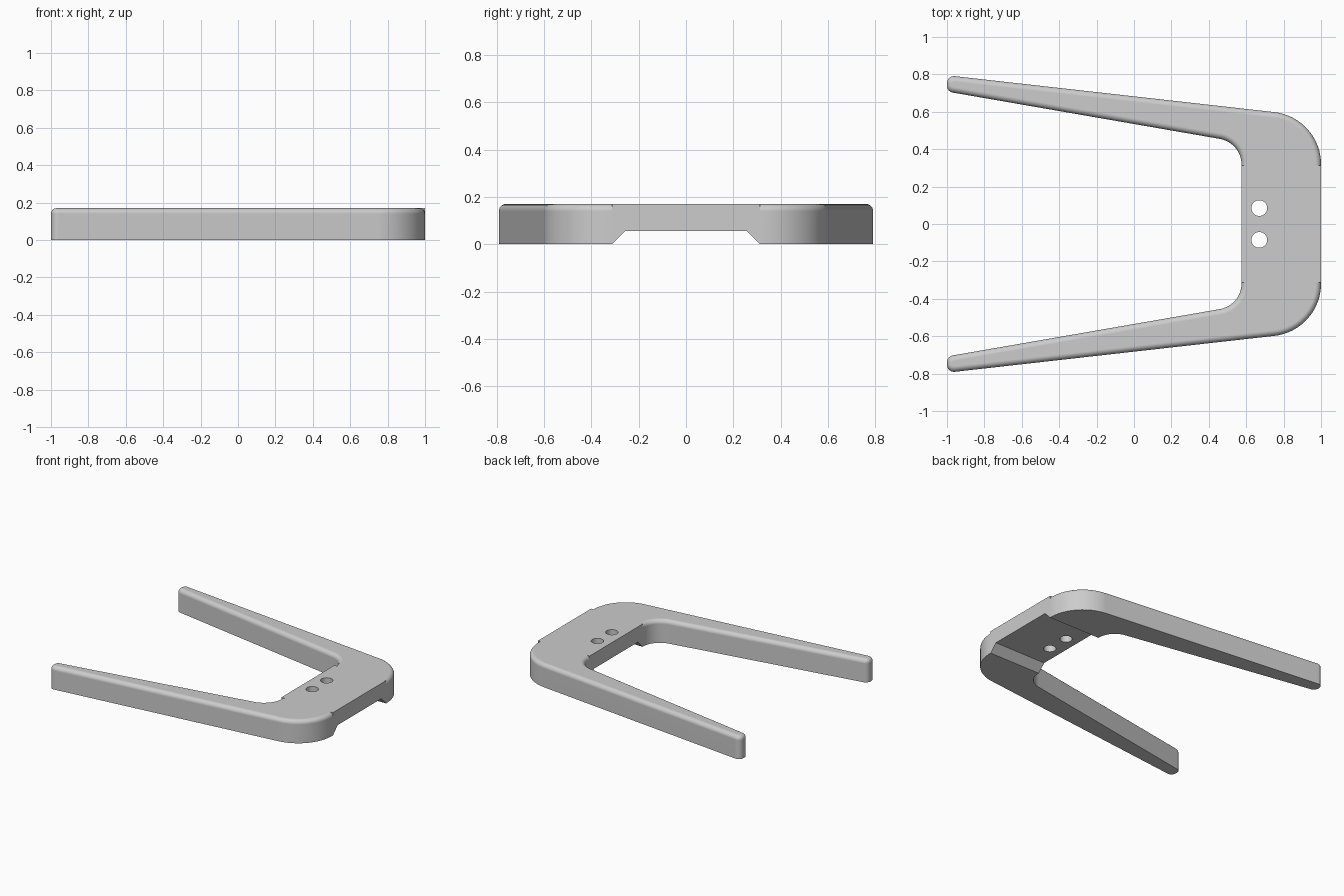
import bpy, bmesh, math
from mathutils import Vector

if "Cube" in bpy.data.objects:
    bpy.data.objects.remove(bpy.data.objects["Cube"], do_unlink=True)

HEIGHT = 0.17
SPLIT = 0.312      # where the arms meet the bridge
BACK, INNER = 1.0, 0.575
SHADE = (0.604, 0.604, 0.604, 1)

grey = bpy.data.materials.new("light grey")
grey.use_nodes = True
grey.diffuse_color = SHADE
grey.node_tree.nodes["Principled BSDF"].inputs["Base Color"].default_value = SHADE


def fillet(corners, steps=14):
    """Round each (x, y, radius) corner of a closed outline."""
    out = []
    for i, (x, y, r) in enumerate(corners):
        p = Vector((x, y))
        if r == 0:
            out.append(p)
            continue
        a = (Vector(corners[i - 1][:2]) - p).normalized()
        b = (Vector(corners[(i + 1) % len(corners)][:2]) - p).normalized()
        half = a.angle(b) / 2
        centre = p + (a + b).normalized() * r / math.sin(half)
        start = p + a * r / math.tan(half) - centre
        end = p + b * r / math.tan(half) - centre
        for k in range(steps + 1):
            t = k / steps
            out.append(centre + (start * (1 - t) + end * t).normalized() * r)
    return out


def make_object(name, bm):
    bmesh.ops.recalc_face_normals(bm, faces=bm.faces[:])
    mesh = bpy.data.meshes.new(name)
    bm.to_mesh(mesh)
    bm.free()
    mesh.materials.append(grey)
    obj = bpy.data.objects.new(name, mesh)
    bpy.context.collection.objects.link(obj)
    return obj


def prism(points, offset):
    bm = bmesh.new()
    face = bm.faces.new([bm.verts.new(p) for p in points])
    geom = bmesh.ops.extrude_face_region(bm, geom=[face])["geom"]
    moved = [g for g in geom if isinstance(g, bmesh.types.BMVert)]
    bmesh.ops.translate(bm, verts=moved, vec=offset)
    return bm


def combine(target, other, operation):
    mod = target.modifiers.new("combine", 'BOOLEAN')
    mod.operation, mod.solver, mod.object = operation, 'EXACT', other
    bpy.ops.object.select_all(action='DESELECT')
    bpy.context.view_layer.objects.active = target
    target.select_set(True)
    bpy.ops.object.modifier_apply(modifier=mod.name)
    bpy.data.objects.remove(other, do_unlink=True)


def arm(name, side):
    """Tapered arm with its rounded corner and softened top edge."""
    outline = fillet([(BACK, SPLIT, 0), (BACK, 0.57, 0.28), (-1, 0.795, 0.038),
                      (-1, 0.708, 0.038), (INNER, 0.435, 0.14), (INNER, SPLIT, 0)])
    bm = prism([(p.x, p.y * side, 0) for p in outline], (0, 0, HEIGHT))
    bmesh.ops.recalc_face_normals(bm, faces=bm.faces[:])
    rim = [e for e in bm.edges
           if all(v.co.z > HEIGHT - 0.001 for v in e.verts)
           and not all(abs(abs(v.co.y) - SPLIT) < 0.001 for v in e.verts)]
    bmesh.ops.bevel(bm, geom=rim, offset=0.03, segments=7, profile=0.5,
                    affect='EDGES', clamp_overlap=False)
    return make_object(name, bm)


# Bridge with a sloped channel underneath
profile = [(-SPLIT, 0), (-0.257, 0.056), (0.257, 0.056), (SPLIT, 0),
           (SPLIT, HEIGHT), (-SPLIT, HEIGHT)]
frame = make_object("fork_frame", prism([(INNER, y, z) for y, z in profile],
                                        (BACK - INNER, 0, 0)))

# Two through holes
for y in (-0.085, 0.085):
    bm = bmesh.new()
    bmesh.ops.create_cone(bm, cap_ends=True, segments=40, radius1=0.042,
                          radius2=0.042, depth=1)
    bmesh.ops.translate(bm, verts=bm.verts[:], vec=(0.67, y, 0))
    hole = make_object("hole_cutter", bm)
    hole.hide_render = True
    combine(frame, hole, 'DIFFERENCE')

# Both arms joined to the bridge
for name, side in (("left_arm", 1), ("right_arm", -1)):
    combine(frame, arm(name, side), 'UNION')

bpy.ops.object.shade_smooth_by_angle(angle=math.radians(30))
normals = frame.modifiers.new("even_shading", 'WEIGHTED_NORMAL')
normals.keep_sharp = True
